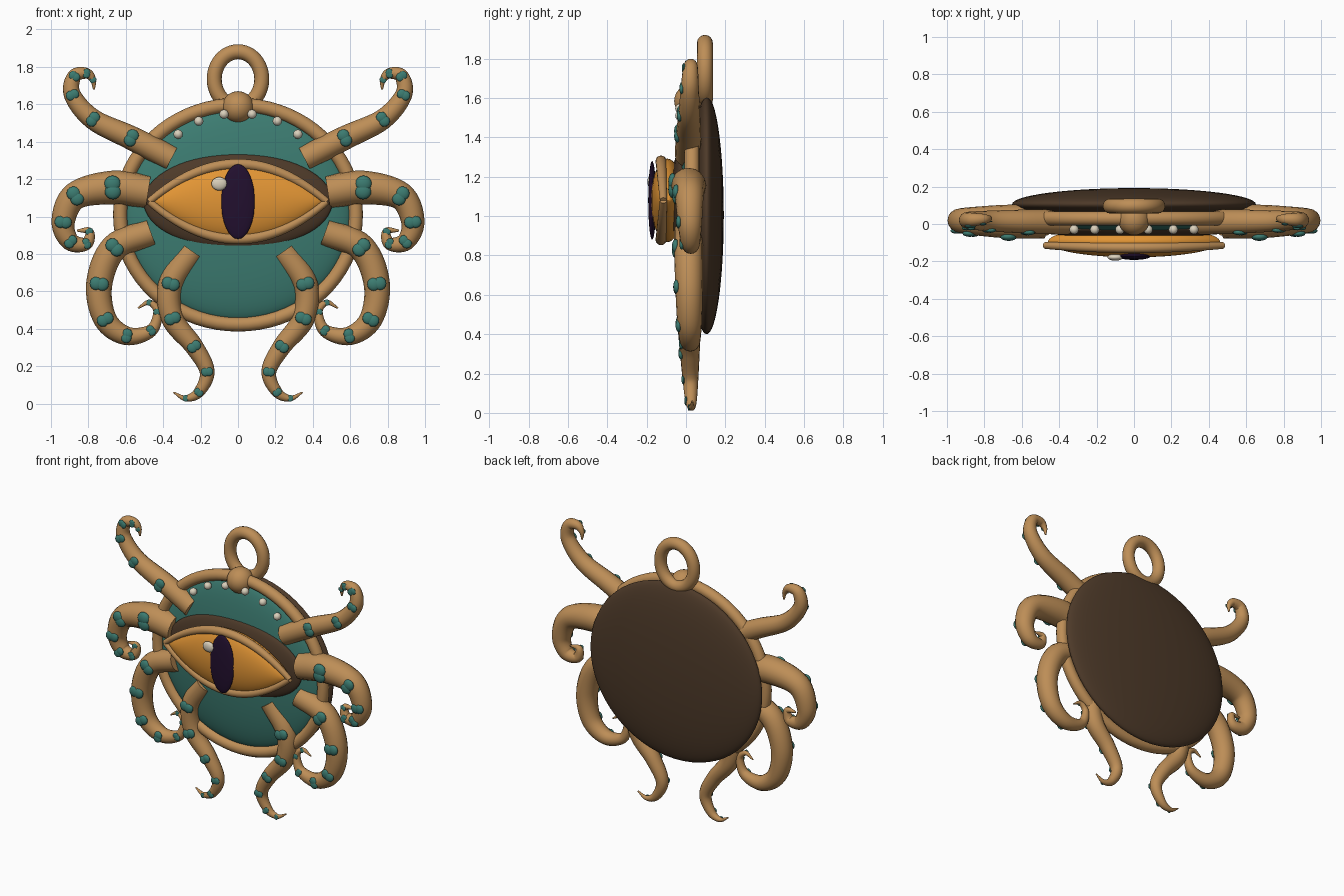
import bpy, bmesh, math
from mathutils import Vector, Matrix

cube = bpy.data.objects.get("Cube")
if cube:
    bpy.data.objects.remove(cube, do_unlink=True)


def material(name, rgb):
    m = bpy.data.materials.new(name)
    m.use_nodes = True
    m.diffuse_color = (*rgb, 1)
    m.node_tree.nodes["Principled BSDF"].inputs["Base Color"].default_value = (*rgb, 1)
    return m


BRONZE = material("warm bronze", (0.51, 0.27, 0.095))
TEAL = material("deep teal", (0.045, 0.20, 0.165))
BROWN = material("dark brown", (0.075, 0.042, 0.022))
AMBER = material("amber", (0.76, 0.30, 0.035))
PURPLE = material("dark purple", (0.016, 0.005, 0.028))
PEARL = material("pearl", (0.70, 0.63, 0.50))


def finish(bm, name, mat):
    bmesh.ops.recalc_face_normals(bm, faces=bm.faces)
    mesh = bpy.data.meshes.new(name)
    bm.to_mesh(mesh)
    bm.free()
    mesh.materials.append(mat)
    obj = bpy.data.objects.new(name, mesh)
    bpy.context.collection.objects.link(obj)
    bpy.ops.object.select_all(action='DESELECT')
    obj.select_set(True)
    bpy.context.view_layer.objects.active = obj
    bpy.ops.object.shade_smooth_by_angle(angle=math.radians(50))
    return obj


def add_ellipsoid(bm, center, radii, seg=24):
    # poles lie along y, so the front outline is round
    mat = (Matrix.Translation(center) @ Matrix.Diagonal((*radii, 1))
           @ Matrix.Rotation(math.pi / 2, 4, 'X'))
    return bmesh.ops.create_uvsphere(bm, u_segments=seg, v_segments=seg // 2,
                                     radius=1, matrix=mat)["verts"]


def ellipsoid(name, mat, center, radii, seg=48):
    bm = bmesh.new()
    add_ellipsoid(bm, center, radii, seg)
    return finish(bm, name, mat)


def sweep(name, mat, points, radii, sides=16, closed=False):
    """Round tube through points that lie nearly in a plane facing the front."""
    bm = bmesh.new()
    rings, n = [], len(points)
    for i, (p, r) in enumerate(zip(points, radii)):
        if closed:
            t = points[(i + 1) % n] - points[i - 1]
        else:
            t = points[min(i + 1, n - 1)] - points[max(i - 1, 0)]
        across = Vector((t.z, 0, -t.x)).normalized()
        depth = Vector((0, 1, 0))
        rings.append([bm.verts.new(p + r * (math.cos(a) * across + math.sin(a) * depth))
                      for a in (2 * math.pi * k / sides for k in range(sides))])
    for i in range(n if closed else n - 1):
        a, b = rings[i], rings[(i + 1) % n]
        for k in range(sides):
            j = (k + 1) % sides
            bm.faces.new((a[k], a[j], b[j], b[k]))
    if not closed:
        bm.faces.new(rings[0])
        bm.faces.new(rings[-1])
    return finish(bm, name, mat)


def oval_ring(name, mat, center, rx, rz, thick, count=72):
    pts = [Vector(center) + Vector((rx * math.cos(a), 0, rz * math.sin(a)))
           for a in (2 * math.pi * i / count for i in range(count))]
    return sweep(name, mat, pts, [thick] * count, closed=True)


def smooth_path(ctrl, steps=8):
    """Catmull-Rom through vectors; the fourth component is the radius."""
    pad = [2 * ctrl[0] - ctrl[1]] + ctrl + [2 * ctrl[-1] - ctrl[-2]]
    out = []
    for i in range(len(ctrl) - 1):
        a, b, c, d = pad[i:i + 4]
        for s in range(steps):
            t = s / steps
            out.append(0.5 * (2 * b + (c - a) * t + (2 * a - 5 * b + 4 * c - d) * t ** 2
                              + (3 * b - a - 3 * c + d) * t ** 3))
    return out + [ctrl[-1]]


# Medallion body
ellipsoid("back_plate", BROWN, (0, 0.105, 1.005), (0.652, 0.087, 0.605), 64)
ellipsoid("front_disc", TEAL, (0, 0.04, 1.01), (0.605, 0.09, 0.565), 64)
oval_ring("rim", BRONZE, (0, 0.03, 1.01), 0.63, 0.587, 0.038)

# Hanging loop and its bead
oval_ring("hanging_loop", BRONZE, (0, 0.096, 1.735), 0.127, 0.146, 0.04, 48)
ellipsoid("loop_bead", BRONZE, (0, 0.025, 1.585), (0.085, 0.085, 0.085), 32)

# Pearls along the top
for side, word in ((1, "left"), (-1, "right")):
    for i, (x, z) in enumerate(((0.075, 1.547), (0.21, 1.51), (0.32, 1.44))):
        ellipsoid(f"pearl_{word}_{i + 1}", PEARL, (side * x, -0.03, z), (0.025,) * 3, 16)

# Eye: socket, almond eyeball, pupil, highlight
EYE_Z = 1.08
ellipsoid("eye_socket", BROWN, (0, -0.025, EYE_Z), (0.505, 0.055, 0.255), 64)
bm = bmesh.new()
for v in add_ellipsoid(bm, (0, 0, 0), (1, 1, 1), 64):
    pinch = math.sqrt(max(0, 1 - v.co.x ** 2))
    v.co = (0.46 * v.co.x, -0.095 + 0.083 * v.co.y, EYE_Z + 0.212 * v.co.z * pinch ** 0.8)
finish(bm, "eyeball", AMBER)
ellipsoid("pupil", PURPLE, (0, -0.172, EYE_Z), (0.09, 0.02, 0.2), 32)
ellipsoid("eye_highlight", PEARL, (-0.1, -0.178, 1.175), (0.042, 0.018, 0.036), 24)

# Eyelids
for up, word in ((1, "upper"), (-1, "lower")):
    pts, radii = [], []
    for i in range(41):
        u = i / 20 - 1
        bulge = 1 - u * u
        pts.append(Vector((0.475 * u, -0.115 - 0.012 * bulge, EYE_Z + up * 0.2 * bulge)))
        radii.append(0.018 + 0.01 * bulge)
    sweep(f"{word}_eyelid", BRONZE, pts, radii)

# Tentacles: x, z, radius along each path from root to tip
TENTACLES = {
    "top": [(.355, 1.31, .067), (.57, 1.42, .064), (.775, 1.52, .055), (.885, 1.65, .046),
            (.875, 1.75, .038), (.81, 1.765, .029), (.775, 1.73, .017), (.77, 1.68, .005)],
    "side": [(.48, 1.13, .088), (.67, 1.155, .09), (.87, 1.11, .074), (.935, .97, .062),
             (.895, .865, .049), (.81, .855, .034), (.795, .92, .022), (.86, .925, .005)],
    "lower": [(.465, .915, .072), (.66, .835, .073), (.742, .64, .07), (.71, .45, .062),
              (.595, .362, .05), (.465, .39, .034), (.43, .49, .023), (.475, .54, .015),
              (.535, .51, .004)],
    "bottom": [(.245, .815, .068), (.36, .64, .066), (.35, .455, .06), (.235, .305, .05),
               (.165, .17, .04), (.21, .06, .029), (.28, .028, .016), (.345, .06, .004)],
}
for name, path in TENTACLES.items():
    last = len(path) - 1
    for side, word in ((1, "left"), (-1, "right")):
        ctrl = [Vector((side * x, 0.01 + 0.022 * i / last, z, r))
                for i, (x, z, r) in enumerate(path)]
        curve = smooth_path(ctrl)
        sweep(f"{name}_tentacle_{word}", BRONZE,
              [c.to_3d() for c in curve], [c.w for c in curve])
        # Paired sucker bumps on the front of the tentacle
        bm = bmesh.new()
        for i in range(1, last):
            p, r = ctrl[i].to_3d(), ctrl[i].w
            t = ctrl[i + 1].to_3d() - ctrl[i - 1].to_3d()
            across = Vector((t.z, 0, -t.x)).normalized()
            size = 0.008 + 0.4 * r
            for k in (-1, 1):
                c = p + across * (k * 0.22 * r) + Vector((0, -0.9 * r, 0))
                add_ellipsoid(bm, c, (size, 0.25 * r, size), 16)
        finish(bm, f"{name}_suckers_{word}", TEAL)
